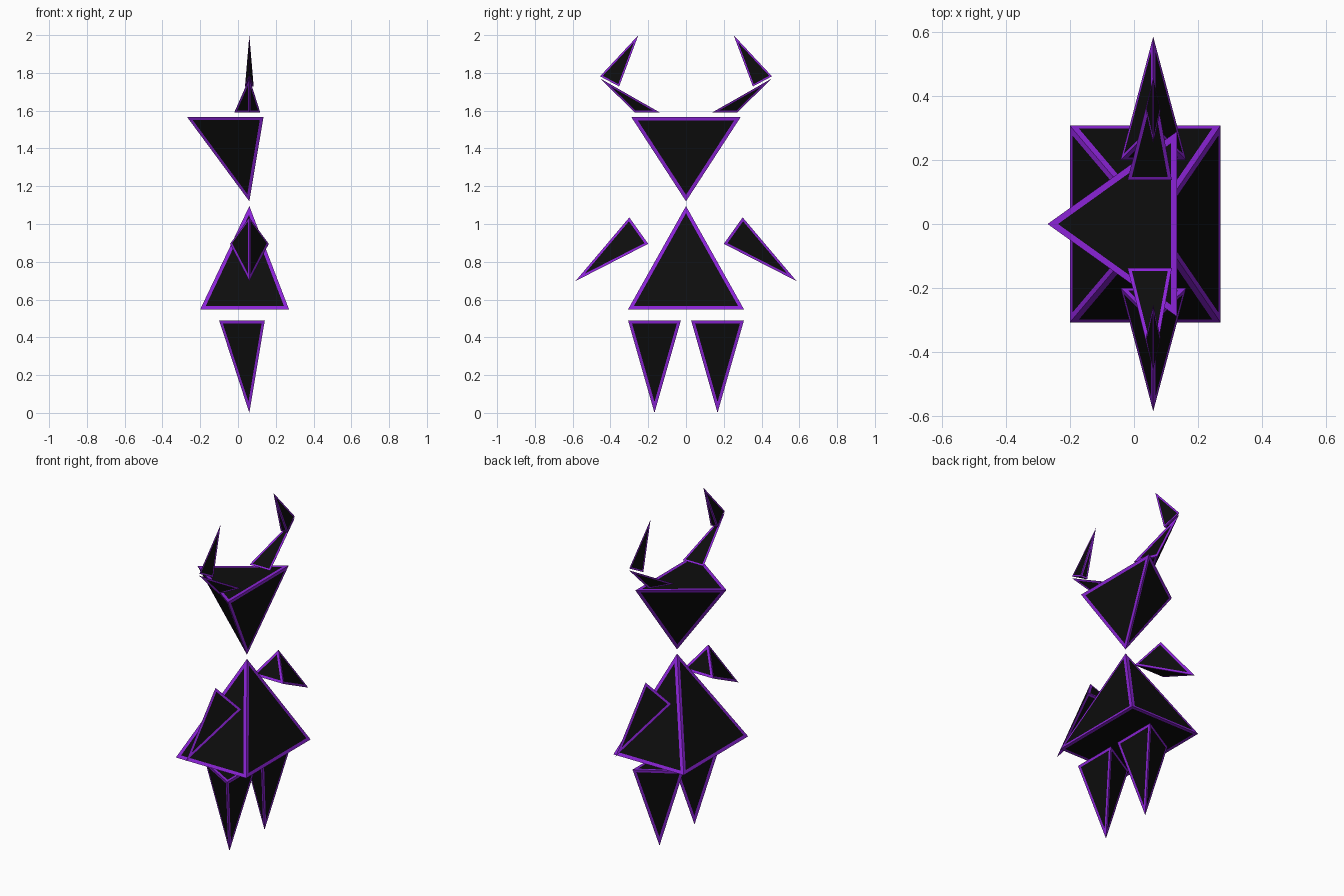
import bpy
import bmesh

cube = bpy.data.objects.get("Cube")
if cube:
    bpy.data.objects.remove(cube, do_unlink=True)


def make_material(name, color):
    mat = bpy.data.materials.new(name)
    mat.use_nodes = True
    mat.diffuse_color = (*color, 1)
    bsdf = next(n for n in mat.node_tree.nodes if n.type == 'BSDF_PRINCIPLED')
    bsdf.inputs["Base Color"].default_value = (*color, 1)
    return mat


BLACK = make_material("black", (0.004, 0.004, 0.004))
PURPLE = make_material("purple", (0.26, 0.017, 0.68))
AXIS_X = 0.06  # every point of the figure lies on this line


def shard(name, base, apex, border):
    """Pyramid with black faces, each framed by a flat purple border."""
    bm = bmesh.new()
    ring = [bm.verts.new(p) for p in base]
    tip = bm.verts.new(apex)
    bm.faces.new(ring)
    for i, v in enumerate(ring):
        bm.faces.new((v, ring[(i + 1) % len(ring)], tip))
    bmesh.ops.recalc_face_normals(bm, faces=bm.faces)
    panels = list(bm.faces)
    rims = bmesh.ops.inset_individual(bm, faces=panels, thickness=border,
                                      depth=0, use_even_offset=True)["faces"]
    for face in rims:
        face.material_index = 1
    for face in panels:
        face.material_index = 0
    mesh = bpy.data.meshes.new(name)
    bm.to_mesh(mesh)
    bm.free()
    mesh.materials.append(BLACK)
    mesh.materials.append(PURPLE)
    obj = bpy.data.objects.new(name, mesh)
    bpy.context.scene.collection.objects.link(obj)


# Torso: four-sided pyramid
shard("torso", [(-0.2, -0.307, 0.548), (0.27, -0.307, 0.548),
                (0.27, 0.307, 0.548), (-0.2, 0.307, 0.548)],
      (AXIS_X, 0, 1.095), 0.019)

# Head: three-sided, point down
shard("head", [(-0.27, 0, 1.567), (0.135, -0.29, 1.567), (0.135, 0.29, 1.567)],
      (AXIS_X, 0, 1.12), 0.019)

# Limbs and horns, repeated on both sides
for side, s in (("front", -1), ("back", 1)):
    shard(side + "_leg",
          [(-0.1, s * 0.167, 0.49), (0.142, s * 0.027, 0.49), (0.142, s * 0.307, 0.49)],
          (AXIS_X, s * 0.167, 0), 0.016)
    shard(side + "_arm",
          [(AXIS_X, s * 0.3, 1.035), (-0.042, s * 0.2, 0.895), (0.163, s * 0.2, 0.895)],
          (AXIS_X, s * 0.585, 0.698), 0.014)
    shard(side + "_lower_horn",
          [(AXIS_X, s * 0.27, 1.59), (-0.02, s * 0.138, 1.59), (0.118, s * 0.138, 1.59)],
          (AXIS_X, s * 0.457, 1.772), 0.011)
    shard(side + "_upper_horn",
          [(AXIS_X, s * 0.455, 1.782), (0.037, s * 0.354, 1.728), (0.083, s * 0.354, 1.728)],
          (AXIS_X, s * 0.252, 2.0), 0.009)
